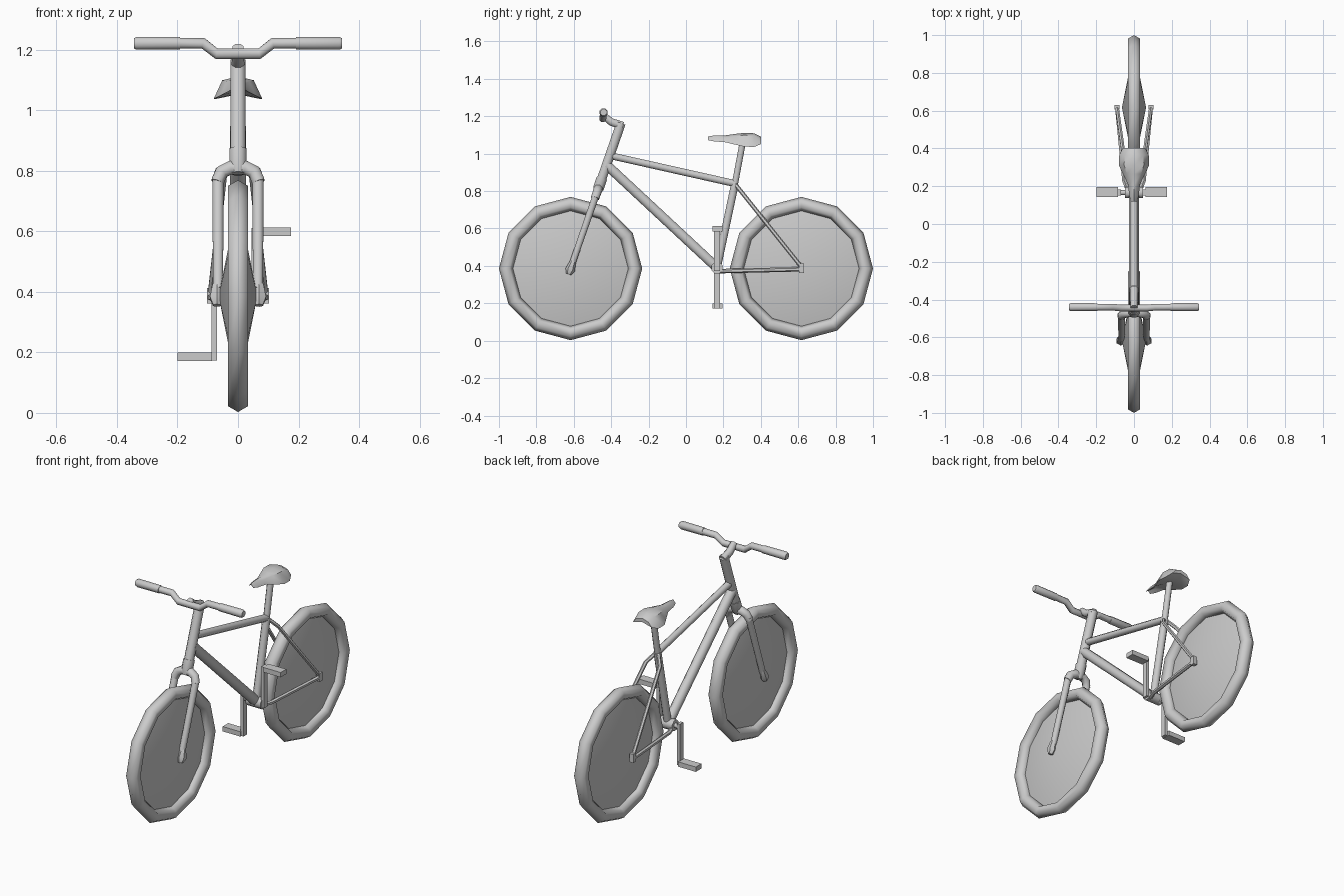
import bpy, bmesh, math
from mathutils import Vector

if "Cube" in bpy.data.objects:
    bpy.data.objects.remove(bpy.data.objects["Cube"])


def finish(name, bm, angle=40):
    bmesh.ops.recalc_face_normals(bm, faces=bm.faces)
    me = bpy.data.meshes.new(name)
    bm.to_mesh(me)
    bm.free()
    ob = bpy.data.objects.new(name, me)
    bpy.context.collection.objects.link(ob)
    bpy.ops.object.select_all(action='DESELECT')
    ob.select_set(True)
    bpy.context.view_layer.objects.active = ob
    bpy.ops.object.shade_smooth_by_angle(angle=math.radians(angle))
    return ob


def loft(name, rings, angle=40, cap=True, closed=False):
    bm = bmesh.new()
    vs = [[bm.verts.new(p) for p in ring] for ring in rings]
    n = len(vs[0])
    pairs = list(zip(vs, vs[1:])) + ([(vs[-1], vs[0])] if closed else [])
    for a, b in pairs:
        for i in range(n):
            j = (i + 1) % n
            bm.faces.new((a[i], a[j], b[j], b[i]))
    if cap and not closed:
        bm.faces.new(vs[0])
        bm.faces.new(vs[-1])
    return finish(name, bm, angle)


def tube(name, pts, radii, n=8, angle=50):
    pts = [Vector(p) for p in pts]
    if not isinstance(radii, (list, tuple)):
        radii = [radii] * len(pts)
    rings = []
    for k, p in enumerate(pts):
        t = (pts[min(k + 1, len(pts) - 1)] - pts[max(k - 1, 0)]).normalized()
        ref = Vector((0, 1, 0)) if abs(pts[-1].x - pts[0].x) > 0.09 else Vector((1, 0, 0))
        u = (ref - t * ref.dot(t)).normalized()
        v = t.cross(u)
        rings.append([p + radii[k] * (u * math.cos(a) + v * math.sin(a))
                      for a in (math.tau * (i + 0.5) / n for i in range(n))])
    return loft(name, rings, angle)


def box(name, lo, hi):
    bm = bmesh.new()
    bmesh.ops.create_cube(bm, size=1)
    for v in bm.verts:
        v.co = [(a + b) / 2 + c * (b - a) for a, b, c in zip(lo, hi, v.co)]
    return finish(name, bm, 30)


def steer(z, x=0):
    # point on the tilted steering axis
    return (x, -0.617 + 0.347 * (z - 0.386), z)


WZ, WY, SEG = 0.386, 0.617, 12

# wheels: hexagonal-section tyre and double-cone spoke disc
for label, y in (("front", -WY), ("rear", WY)):
    rings = []
    for i in range(SEG):
        a = math.tau * i / SEG
        ring = []
        for k in range(6):
            b = math.tau * k / 6
            r = 0.345 + 0.038 * math.cos(b)
            ring.append((0.038 * math.sin(b), y + r * math.sin(a), WZ + r * math.cos(a)))
        rings.append(ring)
    loft(label + "_tyre", rings, 65, closed=True)
    bm = bmesh.new()
    rim = [bm.verts.new((0, y + 0.318 * math.sin(math.tau * i / SEG),
                         WZ + 0.318 * math.cos(math.tau * i / SEG))) for i in range(SEG)]
    for sx in (-1, 1):
        hub = bm.verts.new((sx * 0.064, y, WZ))
        for i in range(SEG):
            bm.faces.new((hub, rim[i], rim[(i + 1) % SEG]))
    finish(label + "_spoke_disc", bm)

# main frame
BB, CLUSTER = (0, 0.166, 0.39), (0, 0.262, 0.84)
tube("head_tube", [steer(0.85), steer(1.163)], 0.027)
tube("top_tube", [steer(0.99), CLUSTER], 0.020)
tube("down_tube", [steer(0.94), BB], 0.028)
tube("seat_tube", [BB, CLUSTER], 0.022)
tube("seat_post", [CLUSTER, (0, 0.306, 1.075)], 0.018)
tube("bottom_bracket", [(-0.048, *BB[1:]), (0.048, *BB[1:])], 0.032)

# fork
tube("fork_cup", [steer(0.79), steer(0.815), steer(0.87)], [0.022, 0.031, 0.031])
tube("fork_crown", [steer(0.762, -0.068), steer(0.795, -0.055), steer(0.81, -0.025),
                    steer(0.81, 0.025), steer(0.795, 0.055), steer(0.762, 0.068)],
     [0.023, 0.024, 0.025, 0.025, 0.024, 0.023])

for sx, side in ((-1, "left"), (1, "right")):
    # fork legs with dropouts
    tube(side + "_fork_leg", [steer(0.78, sx * 0.066), steer(0.41, sx * 0.066)], [0.02, 0.018])
    tube(side + "_fork_dropout", [steer(0.425, sx * 0.07), steer(0.38, sx * 0.07),
                                  steer(0.355, sx * 0.07)], [0.016, 0.026, 0.014], 6)
    # rear stays
    tube(side + "_seat_stay", [(sx * 0.008, 0.265, 0.835), (sx * 0.046, 0.305, 0.785),
                               (sx * 0.09, 0.617, 0.395)], 0.011, 6)
    tube(side + "_chain_stay", [(sx * 0.03, 0.17, 0.372), (sx * 0.052, 0.23, 0.373),
                                (sx * 0.09, 0.617, 0.382)], 0.012, 6)
    box(side + "_rear_dropout", (sx * 0.09 - 0.012, 0.605, 0.362),
        (sx * 0.09 + 0.012, 0.63, 0.412))
    # grips with inner flange
    tube(side + "_grip", [(sx * 0.192, -0.44, 1.221), (sx * 0.335, -0.44, 1.221),
                          (sx * 0.344, -0.44, 1.221)], [0.022, 0.023, 0.018])
    tube(side + "_grip_flange", [(sx * 0.194, -0.44, 1.221), (sx * 0.201, -0.44, 1.221)], 0.031)
    # crank arms and pedals, set opposite each other
    cx, zp = -0.0125, 0.392 + sx * 0.207
    xs = sorted((cx + sx * 0.057, cx + sx * 0.075))
    zs = sorted((0.392 - sx * 0.02, zp + sx * 0.012))
    box(side + "_crank_arm", (xs[0], 0.15, zs[0]), (xs[1], 0.182, zs[1]))
    xs = sorted((cx + sx * 0.073, cx + sx * 0.187))
    box(side + "_pedal", (xs[0], 0.143, zp - 0.014), (xs[1], 0.195, zp + 0.014))

# stem and handlebar
tube("stem", [(0, -0.338, 1.148), (0, -0.40, 1.17), (0, -0.443, 1.205)], [0.024, 0.022, 0.02])
tube("handlebar", [(-0.2, -0.44, 1.221), (-0.115, -0.44, 1.221), (-0.07, -0.445, 1.186),
                   (0.07, -0.445, 1.186), (0.115, -0.44, 1.221), (0.2, -0.44, 1.221)], 0.019)

# chainring and axle
tube("chainring", [(-0.063, 0.16, 0.39), (-0.057, 0.16, 0.39)], 0.097, 12, 30)
tube("crank_axle", [(-0.08, *BB[1:]), (0.055, *BB[1:])], 0.014)

# seat: stations of y, half width, crown height, skirt height
stations = [(0.118, 0.016, 1.092, 1.072), (0.15, 0.025, 1.097, 1.066), (0.21, 0.032, 1.098, 1.061),
            (0.265, 0.058, 1.106, 1.048), (0.31, 0.08, 1.111, 1.038), (0.365, 0.078, 1.109, 1.036),
            (0.402, 0.06, 1.09, 1.052)]
loft("seat", [[(-w, y, zb), (-0.65 * w, y, zt - 0.012), (0, y, zt), (0.65 * w, y, zt - 0.012),
               (w, y, zb), (0, y, zb + 0.016)] for y, w, zt, zb in stations], 50)
